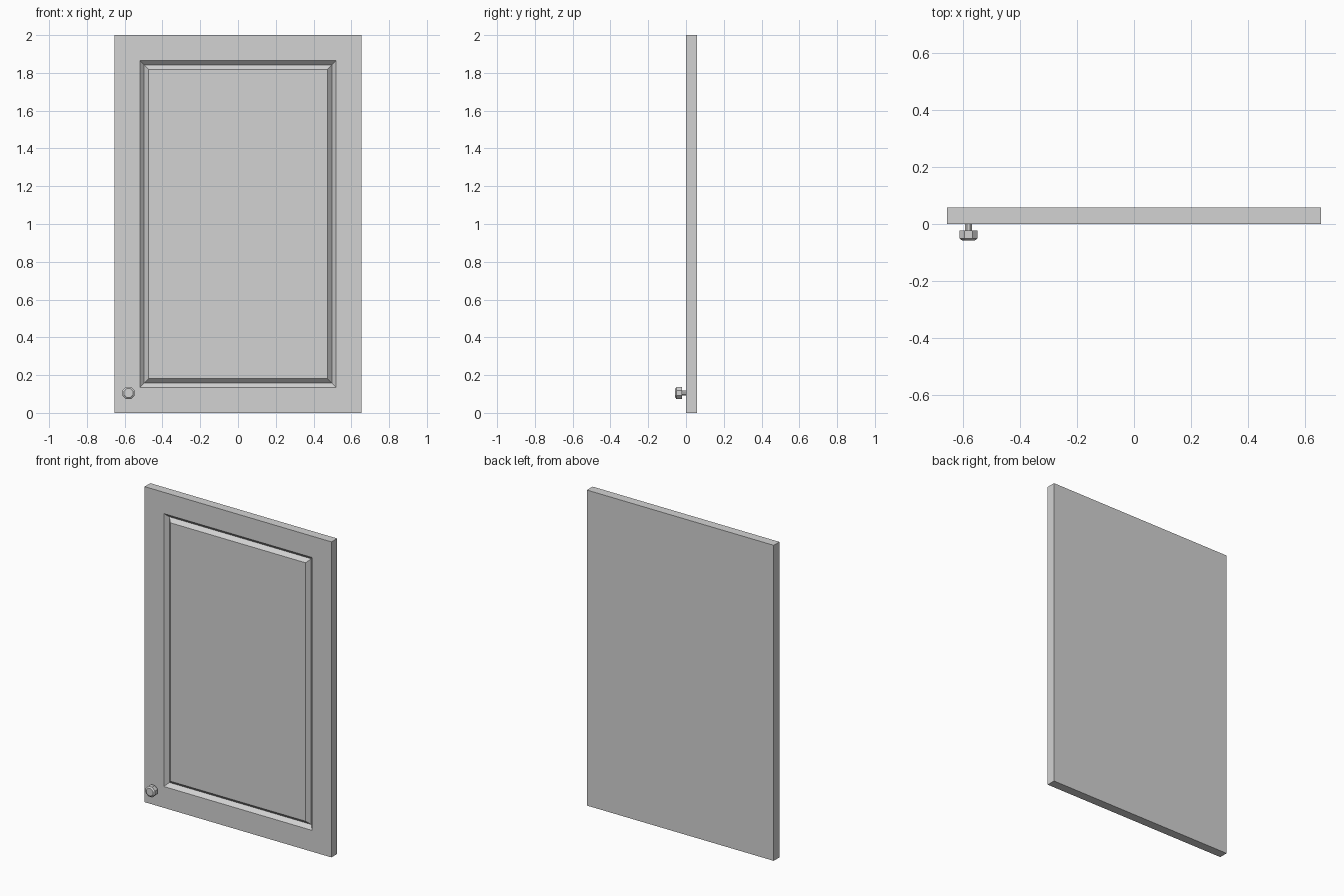
import bpy, bmesh
from math import pi
from mathutils import Matrix, Vector

cube = bpy.data.objects.get("Cube")
if cube:
    bpy.data.objects.remove(cube, do_unlink=True)

WIDTH, HEIGHT, THICK = 1.31, 2.0, 0.057
GROOVE = 0.023

paint = bpy.data.materials.new("light_grey")
paint.use_nodes = True
grey = (0.65, 0.65, 0.65, 1)
paint.diffuse_color = grey
paint.node_tree.nodes["Principled BSDF"].inputs["Base Color"].default_value = grey


def add_object(name, bm):
    bmesh.ops.recalc_face_normals(bm, faces=bm.faces)
    mesh = bpy.data.meshes.new(name)
    bm.to_mesh(mesh)
    bm.free()
    mesh.materials.append(paint)
    obj = bpy.data.objects.new(name, mesh)
    bpy.context.collection.objects.link(obj)
    return obj


# Door slab with a mitred V groove around the raised centre panel
bm = bmesh.new()
bmesh.ops.create_cube(bm, size=1)
bmesh.ops.scale(bm, vec=(WIDTH, THICK, HEIGHT), verts=bm.verts)
bmesh.ops.translate(bm, vec=(0, THICK / 2, HEIGHT / 2), verts=bm.verts)
bm.normal_update()
panel = min(bm.faces, key=lambda f: f.calc_center_median().y)
for inset, depth in ((0.135, 0), (GROOVE, GROOVE), (GROOVE, -GROOVE)):
    bmesh.ops.inset_region(bm, faces=[panel], thickness=inset, use_even_offset=True)
    bmesh.ops.translate(bm, vec=(0, depth, 0), verts=panel.verts)
add_object("cabinet_door", bm)


# Knob parts are eight-sided rings joined along the front-to-back axis
def turned(name, profile, centre, sides=8):
    bm = bmesh.new()
    rings = []
    for radius, y in profile:
        ring = []
        for i in range(sides):
            turn = Matrix.Rotation((i + 0.5) * 2 * pi / sides, 3, "Y")
            ring.append(bm.verts.new(centre + Vector((0, y, 0)) + turn @ Vector((radius, 0, 0))))
        rings.append(ring)
    for a, b in zip(rings, rings[1:]):
        for i in range(sides):
            j = (i + 1) % sides
            bm.faces.new((a[i], a[j], b[j], b[i]))
    bm.faces.new(rings[0])
    bm.faces.new(rings[-1])
    return add_object(name, bm)


knob_centre = Vector((-0.58, 0, 0.105))
turned("knob_stem", [(0.014, 0.002), (0.014, -0.024)], knob_centre)
turned("knob_head", [(0.035, -0.022), (0.035, -0.05), (0.025, -0.057)], knob_centre)
